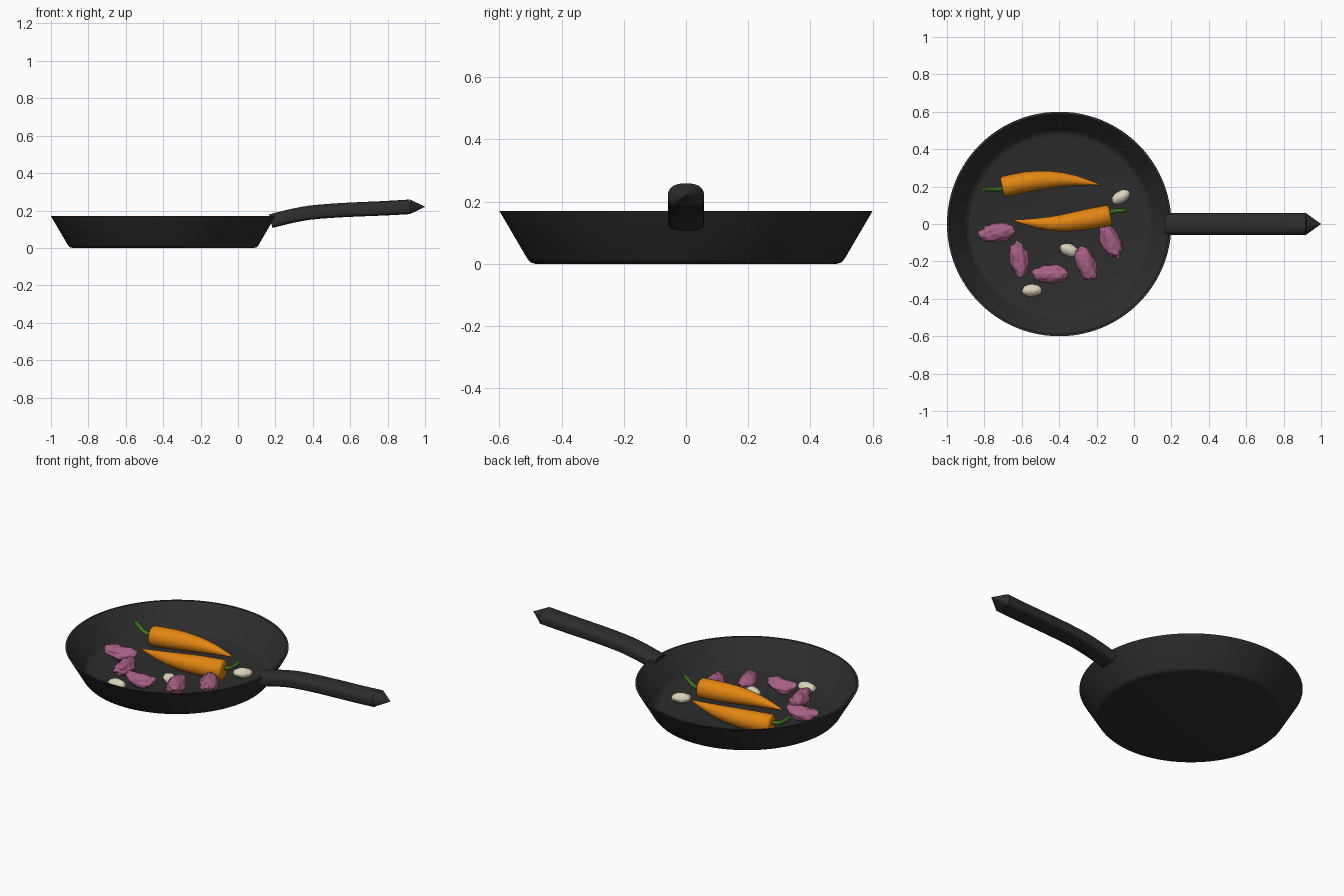
import bpy, bmesh, math
from mathutils import Vector, Matrix, noise

if "Cube" in bpy.data.objects:
    bpy.data.objects.remove(bpy.data.objects["Cube"], do_unlink=True)


def material(name, *rgb):
    m = bpy.data.materials.new(name)
    m.use_nodes = True
    m.diffuse_color = (*rgb, 1)
    bsdf = next(n for n in m.node_tree.nodes if n.type == 'BSDF_PRINCIPLED')
    bsdf.inputs["Base Color"].default_value = (*rgb, 1)
    return m


iron = material("dark iron", 0.026, 0.026, 0.026)
orange = material("carrot orange", 0.76, 0.235, 0.006)
green = material("stem green", 0.05, 0.16, 0.018)
purple = material("onion purple", 0.38, 0.115, 0.235)
cream = material("garlic cream", 0.69, 0.64, 0.49)


def finish(name, bm, mat, angle=40):
    bmesh.ops.remove_doubles(bm, verts=bm.verts, dist=1e-5)
    bmesh.ops.recalc_face_normals(bm, faces=bm.faces)
    me = bpy.data.meshes.new(name)
    bm.to_mesh(me)
    bm.free()
    me.materials.append(mat)
    ob = bpy.data.objects.new(name, me)
    bpy.context.collection.objects.link(ob)
    bpy.ops.object.select_all(action='DESELECT')
    ob.select_set(True)
    bpy.context.view_layer.objects.active = ob
    bpy.ops.object.shade_smooth_by_angle(angle=math.radians(angle))
    return ob


def path_at(pts, u):
    """Point on a smooth curve through pts, u from 0 to 1."""
    s = u * (len(pts) - 1)
    i = min(int(s), len(pts) - 2)
    t = s - i
    b, c = Vector(pts[i]), Vector(pts[i + 1])
    a = Vector(pts[i - 1]) if i else 2 * b - c
    d = Vector(pts[i + 2]) if i + 2 < len(pts) else 2 * c - b
    return 0.5 * (2 * b + (c - a) * t + (2 * a - 5 * b + 4 * c - d) * t * t
                  + (3 * b - a - 3 * c + d) * t ** 3)


def circle(a):
    return math.cos(a), math.sin(a)


def grip(a):
    """Domed top and a squarer underside."""
    c, s = math.cos(a), math.sin(a)
    p = 0.85 if s > 0 else 0.45
    return math.copysign(abs(c) ** p, c), math.copysign(abs(s) ** p, s)


def sweep(name, pts, stations, mat, section=circle, sides=24, angle=40):
    """Stations are (u, half width, half height) along the path."""
    bm = bmesh.new()
    rings = []
    for u, w, h in stations:
        p = path_at(pts, u)
        d = path_at(pts, min(u + .01, 1)) - path_at(pts, max(u - .01, 0))
        side = d.cross(Vector((0, 0, 1))).normalized()
        up = side.cross(d).normalized()
        ring = []
        for k in range(sides):
            x, y = section(math.tau * k / sides)
            ring.append(bm.verts.new(p + side * x * w + up * y * h))
        rings.append(ring)
    for r, q in zip(rings, rings[1:]):
        for k in range(sides):
            n = (k + 1) % sides
            bm.faces.new((r[k], r[n], q[n], q[k]))
    bm.faces.new(rings[0])
    bm.faces.new(rings[-1])
    return finish(name, bm, mat, angle)


# Pan body: one turned profile, outside then inside
profile = [(0, 0), (.485, 0), (.499, .004), (.51, .016), (.6, .17), (.588, .17),
           (.578, .16), (.502, .038), (.49, .026), (.47, .02), (0, .02)]
bm = bmesh.new()
vs = [bm.verts.new((r - .4, 0, z)) for r, z in profile]
es = [bm.edges.new(e) for e in zip(vs, vs[1:])]
bmesh.ops.spin(bm, geom=vs + es, cent=(-.4, 0, 0), axis=(0, 0, 1),
               angle=math.tau, steps=96)
finish("pan_body", bm, iron)

# Handle with a pointed end
bend = [(.175, 0, .143), (.27, 0, .167), (.38, 0, .188), (.52, 0, .2),
        (.66, 0, .207), (.8, 0, .213), (.92, 0, .22)]
grip_stations = [(i / 18, .058, .037 + .002 * i / 18) for i in range(19)]
sweep("handle", bend, grip_stations, iron, grip, 32)
sweep("handle_tip", [(.919, 0, .22), (1, 0, .22)],
      [(0, .058, .039), (1, .0005, .0005)], iron, grip, 32)


# Carrots with curled stems
def carrot(name, line, stem):
    taper = [(0, .03), (0, .047), (.02, .056), (.13, .056), (.25, .055), (.38, .051),
             (.5, .045), (.62, .037), (.75, .027), (.88, .014), (1, .002)]
    sweep(name, line, [(u, r, r) for u, r in taper], orange, angle=50)
    sweep(name + "_stem", stem, [(i / 8, .012, .012) for i in range(9)], green, sides=10)


carrot("back_carrot",
       [(-.705, .197, .08), (-.575, .225, .082), (-.44, .238, .084), (-.31, .232, .087),
        (-.18, .209, .09)],
       [(-.69, .19, .085), (-.74, .185, .095), (-.78, .186, .12), (-.805, .182, .145)])
carrot("front_carrot",
       [(-.125, .048, .088), (-.255, .024, .087), (-.39, .004, .086), (-.52, .004, .085),
        (-.65, .02, .084)],
       [(-.14, .06, .09), (-.1, .07, .1), (-.065, .07, .125), (-.04, .076, .15)])


# Lumpy onion pieces and garlic cloves
def lump(name, mat, x, y, z, size, turn, curl, rough, seed):
    bm = bmesh.new()
    bmesh.ops.create_icosphere(bm, subdivisions=4, radius=1)
    for v in bm.verts:
        n = noise.noise(v.co * 1.9 + Vector((seed * 7.3, 0, 0)))
        n += .5 * noise.noise(v.co * 4.5 + Vector((0, seed * 5.1, 0)))
        c = v.co * (1 + rough * n)
        v.co = Vector((c.x * size[0], c.y * size[1] * (1 - .25 * max(c.z, 0)),
                       c.z * size[2] + curl * (c.x * c.x - .3)))
    bm.transform(Matrix.Translation((x, y, z)) @ Matrix.Rotation(math.radians(turn), 4, 'Z'))
    finish(name, bm, mat, 60)


onions = [(-.735, -.047, 8), (-.613, -.19, 98), (-.447, -.27, 0),
          (-.257, -.21, 112), (-.127, -.09, 115)]
for i, (x, y, turn) in enumerate(onions):
    lump(f"onion_piece_{i + 1}", purple, x, y, .066, (.093, .05, .038), turn, .014, .2, i + 1)

cloves = [(-.07, .145, 30), (-.345, -.14, -22), (-.545, -.355, 0)]
for i, (x, y, turn) in enumerate(cloves):
    lump(f"garlic_clove_{i + 1}", cream, x, y, .05, (.053, .033, .028), turn, 0, .08, i + 11)
